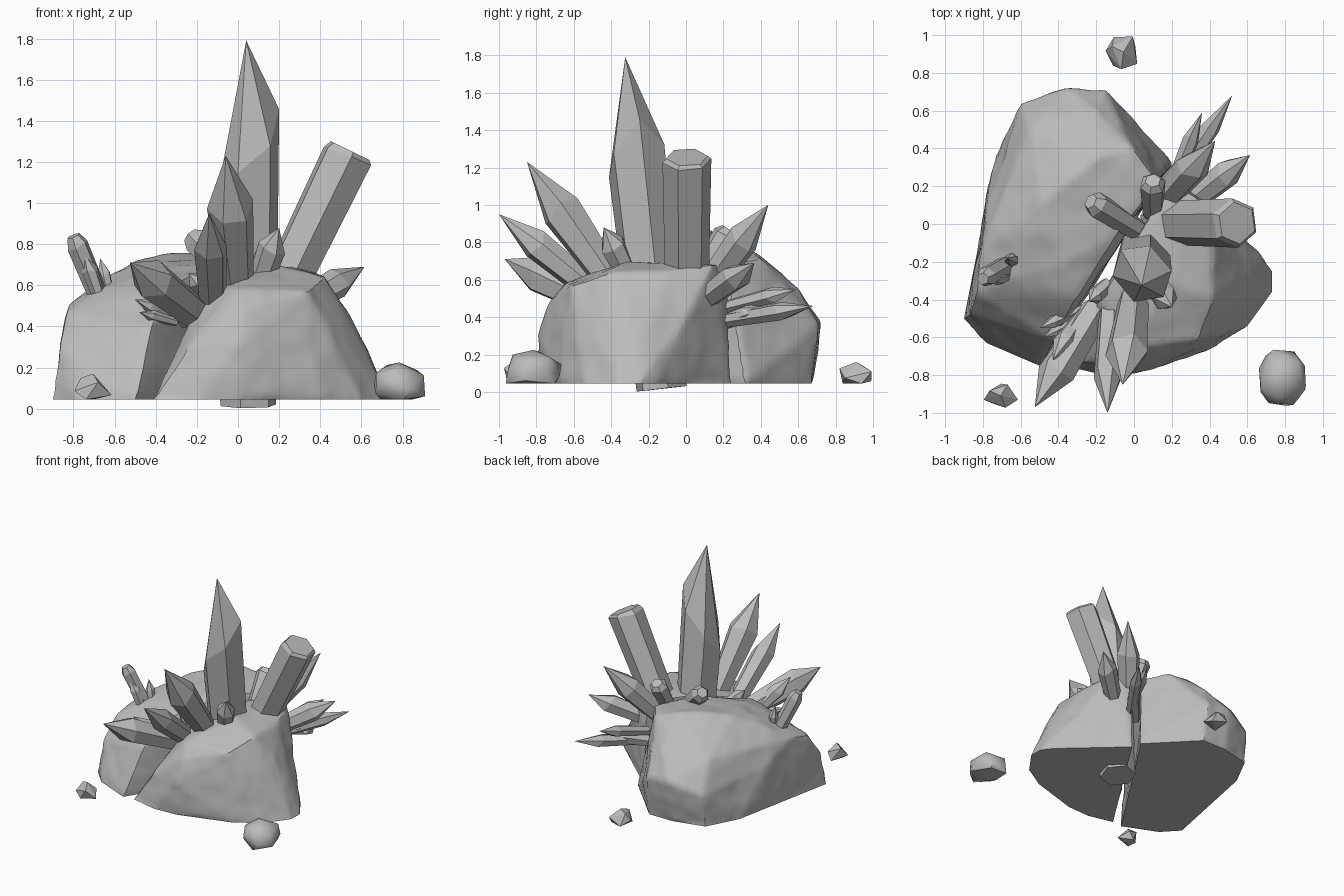
import bpy, bmesh, math, random
from mathutils import Vector, noise

random.seed(4)
cube = bpy.data.objects.get("Cube")
if cube:
    bpy.data.objects.remove(cube, do_unlink=True)

GREY = (0.5, 0.5, 0.5, 1)
mat = bpy.data.materials.new("stone grey")
mat.use_nodes = True
mat.diffuse_color = GREY
mat.node_tree.nodes["Principled BSDF"].inputs["Base Color"].default_value = GREY
GROUND = 0.045


def finish(bm, name, smooth=None):
    bmesh.ops.recalc_face_normals(bm, faces=bm.faces)
    me = bpy.data.meshes.new(name)
    bm.to_mesh(me)
    bm.free()
    me.materials.append(mat)
    ob = bpy.data.objects.new(name, me)
    bpy.context.collection.objects.link(ob)
    if smooth:
        bpy.ops.object.select_all(action="DESELECT")
        ob.select_set(True)
        bpy.context.view_layer.objects.active = ob
        bpy.ops.object.shade_smooth_by_angle(angle=math.radians(smooth))
    return ob


def hull(points):
    bm = bmesh.new()
    for p in points:
        bm.verts.new(p)
    res = bmesh.ops.convex_hull(bm, input=bm.verts)
    loose = {g for g in res["geom_interior"] + res["geom_unused"]
             if isinstance(g, bmesh.types.BMVert)}
    bmesh.ops.delete(bm, geom=list(loose), context="VERTS")
    return bm


def rock(name, outline, upper, rough=0.014):
    """Worn boulder: hull of a ground outline and upper corners, then roughened."""
    bm = hull([(x, y, GROUND) for x, y in outline] + upper)
    for limit in (0.3, 0.15, 0.08, 0.045):
        edges = [e for e in bm.edges if e.calc_length() > limit]
        bmesh.ops.subdivide_edges(bm, edges=edges, cuts=1)
        bmesh.ops.triangulate(bm, faces=bm.faces)
    body = [v for v in bm.verts if v.co.z > GROUND + 0.005]
    bmesh.ops.smooth_vert(bm, verts=body, factor=0.35,
                          use_axis_x=True, use_axis_y=True, use_axis_z=True)
    bm.normal_update()
    for v in body:
        n = noise.noise(v.co * 4) + 0.4 * noise.noise(v.co * 10)
        v.co += v.normal * (n * rough + 0.002)
        v.co.z = max(v.co.z, GROUND)
    return finish(bm, name, 30)


def crystal(name, base, tip, r0, r1, shoulder=0.7, blunt=0.0, twist=0.3, slant=0.0, sides=6):
    """Six-sided prism widening to a shoulder, then a point or a cut end.
    Slant raises the shoulder towards +x."""
    base, tip = Vector(base), Vector(tip)
    axis = tip - base
    rot = axis.to_track_quat("Z", "Y")
    length = axis.length
    bm = bmesh.new()

    def ring(t, r, wobble, slope=0.0):
        out = []
        for i in range(sides):
            a = math.tau * i / sides + twist
            side = rot @ Vector((math.cos(a), math.sin(a), 0))
            along = t + slope * side.x + random.uniform(-wobble, wobble)
            out.append(bm.verts.new(base + side * r + axis.normalized() * length * along))
        return out

    rings = [ring(0, r0, 0), ring(shoulder, r1, 0.02 if blunt else 0.05, slant)]
    if blunt:
        rings.append(ring(1, r1 * blunt, 0))
    bm.faces.new(rings[0])
    for a, b in zip(rings, rings[1:]):
        for i in range(sides):
            j = (i + 1) % sides
            bm.faces.new((a[i], a[j], b[j], b[i]))
    if blunt:
        bm.faces.new(rings[-1])
    else:
        top = bm.verts.new(tip)
        for i in range(sides):
            bm.faces.new((rings[-1][i], rings[-1][(i + 1) % sides], top))
    return finish(bm, name)


# Two halves of the split boulder
rock("boulder_right_half",
     [(-.9, -.5), (-.78, -.63), (-.5, -.75), (.2, .32), (-.14, .67),
      (-.35, .67), (-.6, .61), (-.73, .36)],
     [(-.87, -.48, .3), (-.83, -.36, .47), (-.82, -.17, .52), (-.78, .09, .38),
      (-.62, -.27, .6), (-.42, -.62, .4), (-.38, -.22, .68), (-.32, -.4, .6),
      (-.08, -.04, .71), (.12, .22, .68), (-.2, .35, .77), (-.01, .4, .71),
      (-.5, .1, .72), (-.55, .5, .53), (-.2, .6, .56),
      (-.15, .71, .36), (-.59, .64, .3), (-.35, .72, .38)])
rock("boulder_left_half",
     [(-.41, -.74), (-.2, -.79), (0, -.78), (.4, -.66), (.6, -.54),
      (.73, -.36), (.73, -.25), (.67, -.17), (.22, .24)],
     [(-.25, -.73, .28), (0, -.79, .3), (.35, -.65, .3), (.02, -.73, .48),
      (-.02, -.65, .58), (.34, -.61, .57), (.42, -.1, .64), (.33, .14, .68),
      (.2, .22, .68), (.51, -.01, .36), (0, -.1, .68), (-.17, -.4, .58),
      (.2, -.3, .69), (.42, -.4, .64), (.54, -.3, .45)])

# Tall central crystal and the long one with a cut end
crystal("main_crystal", (.05, -.13, .017), (.04, -.325, 1.79), .14, .163, .67, slant=.1)
crystal("cut_crystal", (.13, .005, .4), (.545, .005, 1.255), .115, .132, .97, .85, twist=.15)

# Fan of pointed crystals: base, tip, base radius, shoulder radius
POINTED = {
    "front_tall": ((.01, -.3, .45), (-.06, -.85, 1.23), .07, .115),
    "front_middle": ((-.12, -.42, .48), (-.14, -1, .95), .065, .083),
    "front_low": ((-.2, -.45, .46), (-.525, -.97, .71), .08, .1),
    "front_spur": ((-.25, -.45, .42), (-.43, -.72, .7), .04, .06),
    "front_stub": ((.1, -.3, .6), (.2, -.44, .88), .06, .07),
    "back_tall": ((.1, .06, .48), (.43, .44, 1.0), .07, .09),
    "back_side": ((.26, .08, .48), (.615, .365, .69), .06, .075),
    "back_low": ((.2, .2, .38), (.52, .68, .46), .04, .05),
    "back_middle": ((.2, .2, .45), (.36, .59, .55), .035, .045),
    "back_thin": ((.2, .22, .4), (.44, .55, .42), .025, .035),
    "back_stub": ((.13, .16, .36), (.36, .42, .45), .045, .05),
    "crack_shard": ((-.28, -.45, .44), (-.5, -.55, .53), .025, .035),
    "crack_sliver": ((-.3, -.5, .42), (-.48, -.6, .47), .02, .028),
    "crack_stub": ((-.14, -.32, .55), (-.24, -.41, .66), .04, .045),
    "side_sliver": ((-.62, -.2, .5), (-.67, -.18, .73), .03, .035),
    "side_shard": ((-.66, -.26, .5), (-.75, -.3, .76), .03, .04),
}
for part, args in POINTED.items():
    crystal(part + "_crystal", *args, shoulder=0.66)

# Short crystals with blunt ends
BLUNT = {
    "top_right": ((.02, -.03, .6), (-.23, .12, .84), .06, .07),
    "top_back": ((.1, .06, .6), (.1, .23, .87), .055, .07),
    "side": ((-.65, -.2, .48), (-.8, -.29, .84), .05, .055),
}
for part, args in BLUNT.items():
    crystal(part + "_blunt_crystal", *args, shoulder=0.88, blunt=0.6)


def pebble(name, center, size, seed, count, smooth=None):
    """Small loose stone with a flat underside, hull of scattered directions."""
    random.seed(seed)
    pts = []
    for i in range(count):
        z = 1 - 2 * i / (count - 1)
        a = i * 2.4 + random.uniform(-.3, .3)
        r = min(1, 1.15 * math.sqrt(1 - z * z))
        pts.append((center[0] + r * math.cos(a) * size[0] / 2,
                    center[1] + r * math.sin(a) * size[1] / 2,
                    GROUND + size[2] * (max(z, -.5) + .5) / 1.5))
    return finish(hull(pts), name, smooth)


pebble("large_loose_stone", (.785, -.815), (.26, .32, .18), 2, 20, 50)
pebble("small_front_stone", (-.705, -.91), (.19, .13, .125), 5, 9)
pebble("small_back_stone", (-.055, .91), (.19, .19, .115), 8, 10)
